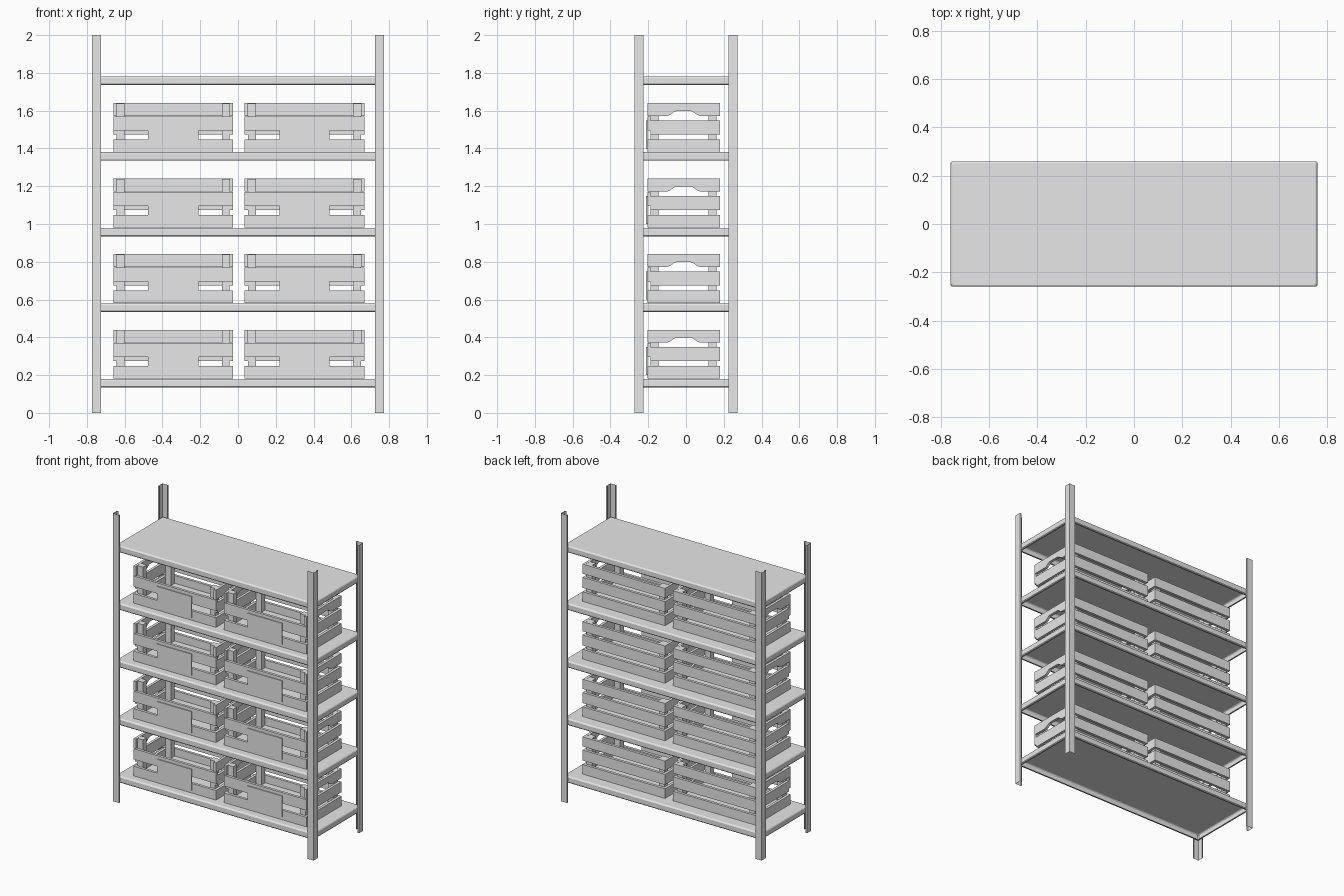
import bpy, bmesh

if "Cube" in bpy.data.objects:
    bpy.data.objects.remove(bpy.data.objects["Cube"])

grey = bpy.data.materials.new("plain_grey")
grey.diffuse_color = (0.8, 0.8, 0.8, 1)
grey.use_nodes = True
grey.node_tree.nodes["Principled BSDF"].inputs["Base Color"].default_value = grey.diffuse_color


def finish(bm, name, recalc=True):
    if recalc:
        bmesh.ops.recalc_face_normals(bm, faces=bm.faces)
    mesh = bpy.data.meshes.new(name)
    bm.to_mesh(mesh)
    bm.free()
    mesh.materials.append(grey)
    ob = bpy.data.objects.new(name, mesh)
    bpy.context.collection.objects.link(ob)
    return ob


def box(bm, x0, x1, y0, y1, z0, z1):
    vs = bmesh.ops.create_cube(bm, size=1)["verts"]
    for v in vs:
        v.co = (x1 if v.co.x > 0 else x0, y1 if v.co.y > 0 else y0,
                z1 if v.co.z > 0 else z0)


def prism(bm, profile, x0, x1):
    """Extrude a y-z outline along x."""
    a = [bm.verts.new((x0, y, z)) for y, z in profile]
    b = [bm.verts.new((x1, y, z)) for y, z in profile]
    n = len(a)
    bm.faces.new(a)
    bm.faces.new(b[::-1])
    for i in range(n):
        j = (i + 1) % n
        bm.faces.new((a[i], b[i], b[j], a[j]))


# Corner uprights: thin sheet angles with small turned-in lips
ANGLE = [(0.725, 0.261), (0.725, 0.272), (0.772, 0.272),
         (0.772, 0.225), (0.761, 0.225)]


def upright(sx, sy, name):
    bm = bmesh.new()
    lo = [bm.verts.new((x * sx, y * sy, 0)) for x, y in ANGLE]
    hi = [bm.verts.new((x * sx, y * sy, 2)) for x, y in ANGLE]
    for i in range(len(ANGLE) - 1):
        f = [lo[i], lo[i + 1], hi[i + 1], hi[i]]
        # keep the outside of the angle facing outward
        bm.faces.new(f[::-1] if sx * sy > 0 else f).normal_update()
    bmesh.ops.reverse_faces(bm, faces=bm.faces[:]) if bm.faces[:][1].normal.y * sy < 0 else None
    finish(bm, name, recalc=False)


# Shelf pans: soft-edged tray turned upside down, open underneath
RIM = [(0.014, 0.0), (0.004, 0.0), (0.0, 0.005), (0.0, 0.037),
       (0.003, 0.042), (0.008, 0.045)]


def shelf(z, name):
    bm = bmesh.new()
    rings = []
    for inset, h in RIM:
        hx, hy, c = 0.76 - inset, 0.26 - inset, 0.006
        pts = [(hx - c, -hy), (hx, -hy + c), (hx, hy - c), (hx - c, hy),
               (-hx + c, hy), (-hx, hy - c), (-hx, -hy + c), (-hx + c, -hy)]
        rings.append([bm.verts.new((x, y, z + h)) for x, y in pts])
    for a, b in zip(rings, rings[1:]):
        for i in range(8):
            j = (i + 1) % 8
            bm.faces.new((a[i], a[j], b[j], b[i]))
    bm.faces.new(rings[-1])
    finish(bm, name, recalc=False)


# Slatted crate: local z starts at the shelf surface
W, Y0, Y1, T = 0.317, -0.205, 0.18, 0.018
SLATS = [(0.001, 0.068), (0.095, 0.168), (0.193, 0.26)]


def crate(cx, z, name):
    bm = bmesh.new()
    xa, xb = cx - W, cx + W
    # back slats
    for a, b in SLATS:
        box(bm, xa, xb, Y1 - T, Y1, z + a, z + b)
    # two front slats, leaving the top open
    for a, b in ((0.001, 0.068), (0.115, 0.19)):
        box(bm, xa, xb, Y0, Y0 + T, z + a, z + b)
    # end slats, the top one with a hand hold
    ya, yb, m = Y0 + T, Y1 - T, (Y0 + Y1) / 2
    a, b = SLATS[2]
    hold = [(ya, b), (ya, a), (m - 0.085, a), (m - 0.07, a + 0.006),
            (m - 0.05, a + 0.021), (m - 0.038, a + 0.025),
            (m + 0.038, a + 0.025), (m + 0.05, a + 0.021),
            (m + 0.07, a + 0.006), (m + 0.085, a), (yb, a), (yb, b)]
    for x0, x1 in ((xa, xa + T), (xb - T, xb)):
        for s0, s1 in SLATS[:2]:
            box(bm, x0, x1, ya, yb, z + s0, z + s1)
        prism(bm, [(y, z + h) for y, h in hold], x0, x1)
        # end plank caps meeting the front edge at the top
        box(bm, x0, x1, Y0, ya, z + a, z + b)
    # inner corner posts
    for x0 in (xa + T, xb - T - 0.042):
        for y0 in (ya, yb - 0.042):
            box(bm, x0, x0 + 0.042, y0, y0 + 0.042, z + 0.001, z + 0.259)
    # floor board
    box(bm, xa + T, xb - T, ya, yb, z + 0.001, z + 0.014)
    finish(bm, name)
    # label plate on the front
    bm = bmesh.new()
    box(bm, cx - 0.133, cx + 0.133, Y0 - 0.006, Y0, z + 0.02, z + 0.168)
    finish(bm, name + "_label_plate")


for sx, side in ((-1, "left"), (1, "right")):
    for sy, end in ((-1, "front"), (1, "back")):
        upright(sx, sy, f"{end}_{side}_upright")

for i in range(5):
    base = 0.135 + 0.4 * i
    shelf(base, f"shelf_{i + 1}")
    if i < 4:
        crate(-0.343, base + 0.045, f"left_crate_{i + 1}")
        crate(0.352, base + 0.045, f"right_crate_{i + 1}")
